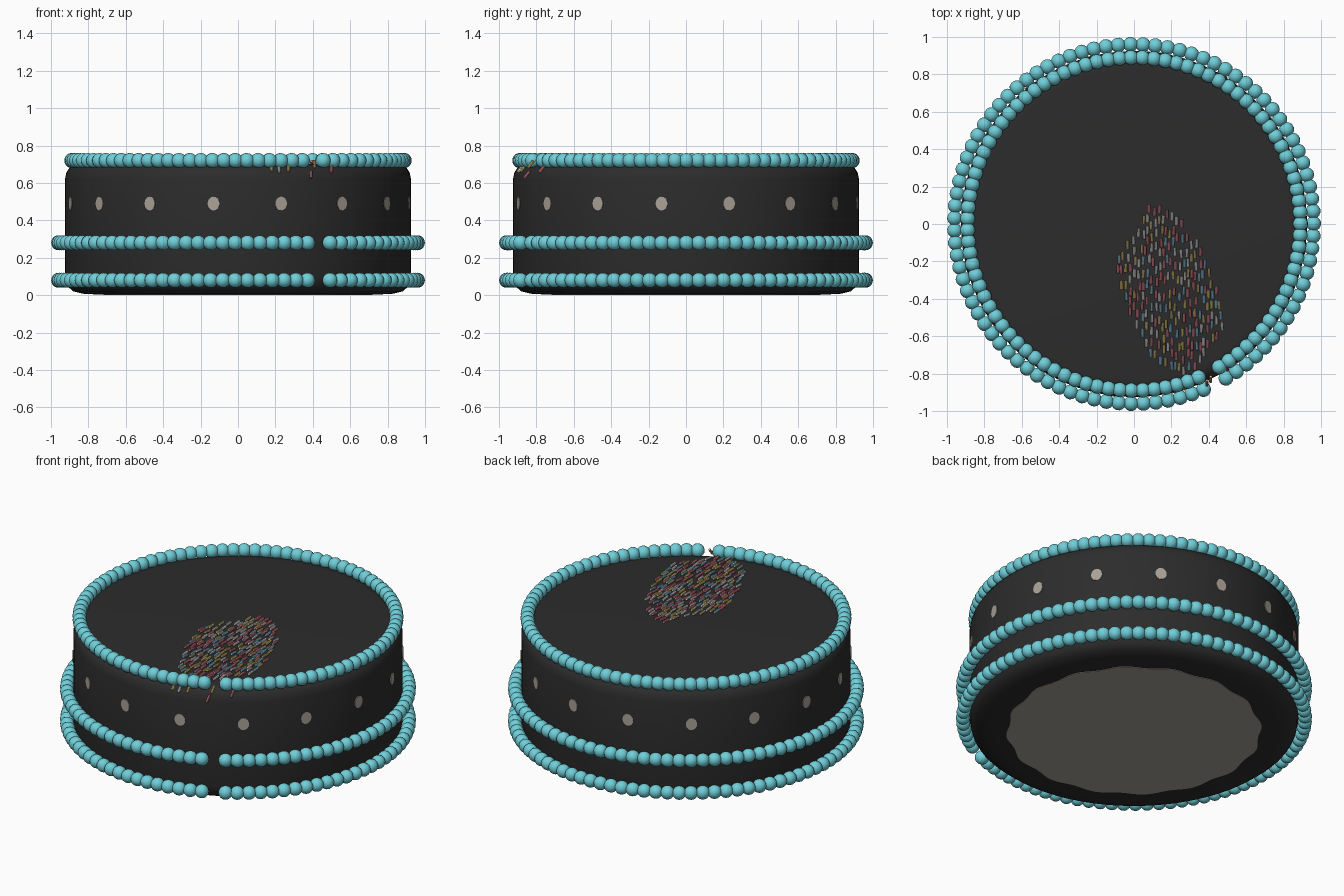
import bpy, bmesh, math, random
from mathutils import Matrix, Vector

cube = bpy.data.objects.get("Cube")
if cube:
    bpy.data.objects.remove(cube, do_unlink=True)
random.seed(4)


def material(name, r, g, b):
    m = bpy.data.materials.new(name)
    m.use_nodes = True
    m.diffuse_color = (r, g, b, 1)
    bsdf = next(n for n in m.node_tree.nodes if n.type == "BSDF_PRINCIPLED")
    bsdf.inputs["Base Color"].default_value = (r, g, b, 1)
    return m


icing = material("dark icing", 0.025, 0.025, 0.025)
turquoise = material("turquoise piping", 0.16, 0.62, 0.69)
sponge = material("grey sponge", 0.40, 0.36, 0.31)
candy = [material("pink candy", 0.75, 0.22, 0.27),
         material("yellow candy", 0.72, 0.56, 0.18),
         material("blue candy", 0.28, 0.60, 0.80),
         material("white candy", 0.78, 0.75, 0.75)]


def finish(bm, name, mats, angle=40):
    bmesh.ops.recalc_face_normals(bm, faces=bm.faces)
    me = bpy.data.meshes.new(name)
    bm.to_mesh(me)
    bm.free()
    for m in mats:
        me.materials.append(m)
    ob = bpy.data.objects.new(name, me)
    bpy.context.collection.objects.link(ob)
    bpy.ops.object.select_all(action="DESELECT")
    ob.select_set(True)
    bpy.context.view_layer.objects.active = ob
    bpy.ops.object.shade_smooth_by_angle(angle=math.radians(angle))
    return ob


# Cake body: a lathed profile with soft top and bottom edges
profile = [(0, 0.003), (0.7, 0.003), (0.82, 0.006), (0.88, 0.02), (0.915, 0.05),
           (0.925, 0.1), (0.925, 0.62), (0.918, 0.655), (0.9, 0.682),
           (0.87, 0.697), (0.83, 0.7), (0, 0.7)]
bm = bmesh.new()
verts = [bm.verts.new((r, 0, z)) for r, z in profile]
edges = [bm.edges.new(pair) for pair in zip(verts, verts[1:])]
bmesh.ops.spin(bm, geom=verts + edges, axis=(0, 0, 1), cent=(0, 0, 0),
               angle=math.tau, steps=96)
bmesh.ops.remove_doubles(bm, verts=bm.verts, dist=0.0005)
finish(bm, "cake_body", [icing])

# Scalloped sponge showing underneath
bm = bmesh.new()
rim = []
for i in range(128):
    a = math.tau * i / 128
    r = 0.71 + 0.01 * math.cos(16 * a)
    rim.append(bm.verts.new((r * math.cos(a), r * math.sin(a), 0)))
base = bm.faces.new(rim)
side = bmesh.ops.extrude_face_region(bm, geom=[base])["geom"]
bmesh.ops.translate(bm, vec=(0, 0, 0.004),
                    verts=[v for v in side if isinstance(v, bmesh.types.BMVert)])
finish(bm, "sponge_base", [sponge])

# Ring of sponge spots around the side
bm = bmesh.new()
for i in range(16):
    turn = Matrix.Rotation(math.radians(-75.6 + 22.5 * i), 4, "Z")
    place = turn @ Matrix.Translation((0.925, 0, 0.49)) @ Matrix.Rotation(math.pi / 2, 4, "Y")
    bmesh.ops.create_cone(bm, cap_ends=True, segments=16, radius1=1, radius2=1, depth=0.006,
                          matrix=place @ Matrix.Diagonal((0.037, 0.032, 1, 1)))
finish(bm, "side_spots", [sponge])


# Beaded piping rings, each with a small gap at the front
def bead_ring(name, radius, z, count=90):
    bm = bmesh.new()
    start, sweep = math.radians(-59.2), math.radians(352)
    for i in range(count):
        turn = Matrix.Rotation(start + sweep * i / (count - 1), 4, "Z")
        place = turn @ Matrix.Translation((radius, 0, z))
        bmesh.ops.create_uvsphere(bm, u_segments=14, v_segments=10, radius=0.04,
                                  matrix=place)
    finish(bm, name, [turquoise], 60)


bead_ring("bottom_piping", 0.96, 0.08)
bead_ring("middle_piping", 0.96, 0.28)
bead_ring("top_piping", 0.89, 0.72)

# Candy sprinkles: a slanting patch on top, a few spilling over the edge
bm = bmesh.new()


def sprinkle(x, y, z, tilt, length=0.046):
    place = (Matrix.Translation((x, y, z)) @ Matrix.Rotation(random.uniform(-0.06, 0.06), 4, "Z")
             @ Matrix.Rotation(math.pi / 2 + tilt, 4, "X"))
    new = bmesh.ops.create_cone(bm, cap_ends=True, segments=8, radius1=0.0075,
                                radius2=0.0075, depth=length, matrix=place)["verts"]
    shade = random.choices(range(4), weights=(4, 3, 2, 3))[0]
    for f in {f for v in new for f in v.link_faces}:
        f.material_index = shade


placed = []
for attempt in range(6000):
    t, s = random.uniform(0, 1), random.uniform(-1, 1)
    width = 0.19 * (1 - abs(2 * t - 1) ** 4) + 0.03
    p = Vector((0.05 + 0.29 * t + s * width, 0.02 - 0.78 * t + 0.09 * s))
    if p.length > 0.84 or len(placed) >= 210:
        continue
    if all(abs(p.x - q.x) > 0.017 or abs(p.y - q.y) > 0.05 for q in placed):
        placed.append(p)
        sprinkle(p.x, p.y, random.uniform(0.707, 0.716), random.uniform(-0.12, 0.12))
for x, y, z in [(0.18, -0.885, 0.68), (0.22, -0.885, 0.675), (0.27, -0.87, 0.68),
                (0.39, -0.85, 0.645), (0.41, -0.83, 0.7), (0.5, -0.77, 0.675)]:
    sprinkle(x, y, z, 0.9)
finish(bm, "sprinkles", candy)
